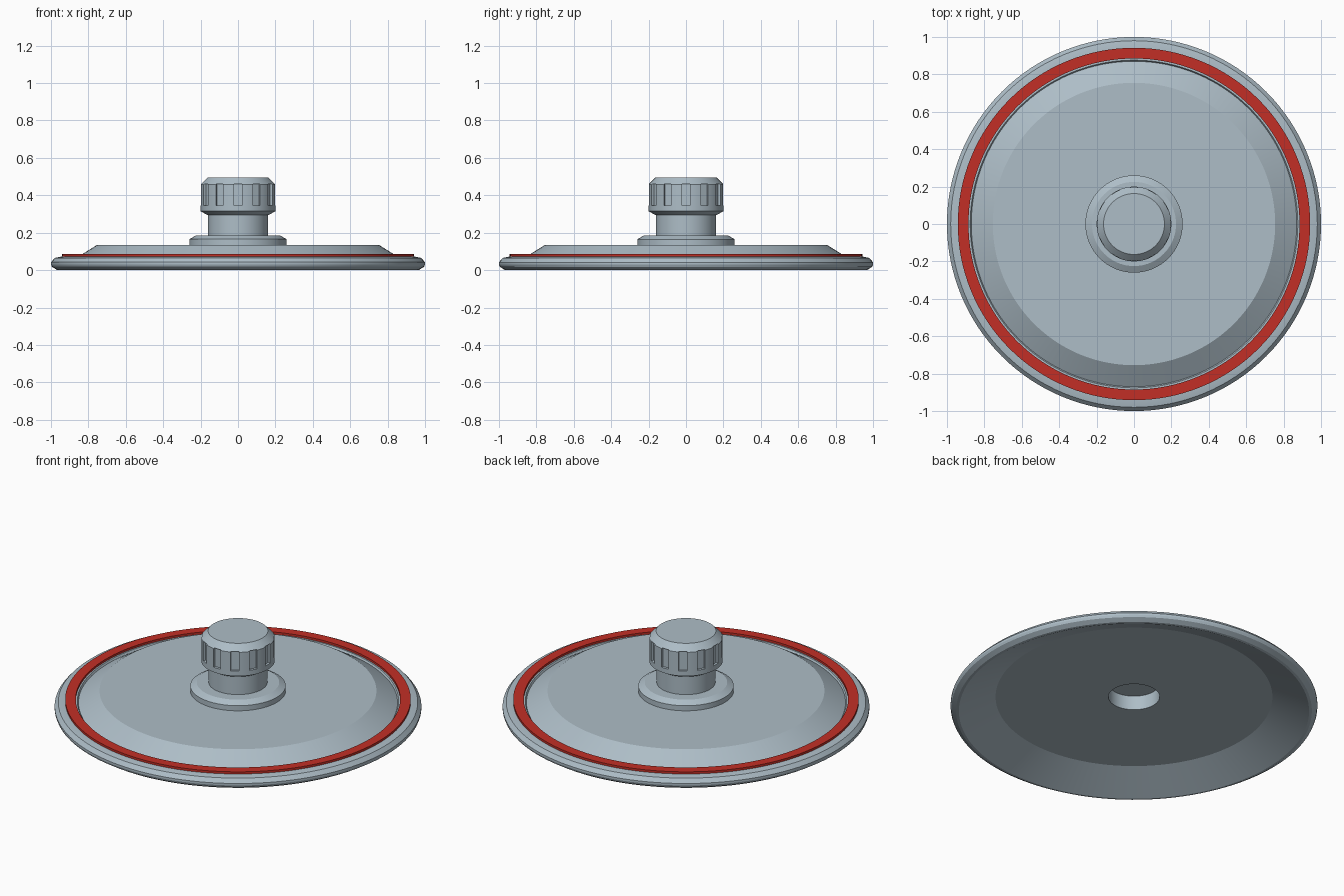
import bpy, bmesh, math
from mathutils import Matrix

if "Cube" in bpy.data.objects:
    bpy.data.objects.remove(bpy.data.objects["Cube"], do_unlink=True)


def material(name, rgb):
    m = bpy.data.materials.new(name)
    m.use_nodes = True
    m.diffuse_color = (*rgb, 1)
    m.node_tree.nodes["Principled BSDF"].inputs["Base Color"].default_value = (*rgb, 1)
    return m


steel = material("blue grey", (0.42, 0.51, 0.57))
red = material("seal red", (0.54, 0.028, 0.019))


def add_object(name, bm, mat):
    bmesh.ops.recalc_face_normals(bm, faces=bm.faces)
    mesh = bpy.data.meshes.new(name)
    bm.to_mesh(mesh)
    bm.free()
    mesh.materials.append(mat)
    ob = bpy.data.objects.new(name, mesh)
    bpy.context.collection.objects.link(ob)
    return ob


def activate(ob):
    bpy.ops.object.select_all(action='DESELECT')
    ob.select_set(True)
    bpy.context.view_layer.objects.active = ob


def smooth(ob, degrees=15):
    activate(ob)
    bpy.ops.object.shade_smooth_by_angle(angle=math.radians(degrees))


def lathe(name, profile, mat, closed=False, steps=96):
    """Turn a (radius, height) profile around z."""
    bm = bmesh.new()
    verts = [bm.verts.new((r, 0, z)) for r, z in profile]
    pairs = list(zip(verts, verts[1:]))
    if closed:
        pairs.append((verts[-1], verts[0]))
    edges = [bm.edges.new(p) for p in pairs]
    bmesh.ops.spin(bm, geom=verts + edges, cent=(0, 0, 0), axis=(0, 0, 1),
                   angle=math.tau, steps=steps, use_merge=False)
    bmesh.ops.remove_doubles(bm, verts=bm.verts, dist=1e-5)
    return add_object(name, bm, mat)


# Dished lid with rolled rim and centre hole
lid = lathe("lid", [
    (0.14, 0.09), (0.755, 0.09), (0.955, 0), (0.97, 0.002), (0.995, 0.018),
    (1, 0.03), (1, 0.042), (0.98, 0.065), (0.945, 0.072), (0.876, 0.072),
    (0.87, 0.062), (0.755, 0.134), (0.14, 0.134)], steel, closed=True, steps=128)
smooth(lid)

# Red sealing ring seated on the rim
seal = lathe("sealing_ring", [
    (0.885, 0.068), (0.942, 0.068), (0.942, 0.085), (0.885, 0.085)],
    red, closed=True, steps=128)
smooth(seal)

# Knob collar and stem, hollow at the bottom
stem = lathe("knob_stem", [
    (0, 0.175), (0.14, 0.175), (0.14, 0.13), (0.26, 0.13), (0.26, 0.165),
    (0.225, 0.185), (0.16, 0.185), (0.16, 0.31), (0, 0.31)], steel)
smooth(stem)

# Chamfered knob grip
grip = lathe("knob_grip", [
    (0, 0.295), (0.165, 0.295), (0.2, 0.315), (0.2, 0.458),
    (0.163, 0.495), (0, 0.495)], steel)

# Finger grooves cut around the grip
bm = bmesh.new()
count = 12
for i in range(count):
    place = (Matrix.Rotation(math.tau * i / count, 4, 'Z')
             @ Matrix.Translation((0.215, 0, 0.403))
             @ Matrix.Diagonal((0.06, 0.045, 0.116, 1)))
    bmesh.ops.create_cube(bm, size=1, matrix=place)
cutter = add_object("groove_cutter", bm, steel)
cutter.hide_render = True

cut = grip.modifiers.new("grooves", 'BOOLEAN')
cut.operation = 'DIFFERENCE'
cut.solver = 'EXACT'
cut.object = cutter
activate(grip)
bpy.ops.object.modifier_apply(modifier=cut.name)
bpy.data.objects.remove(cutter, do_unlink=True)
smooth(grip)
